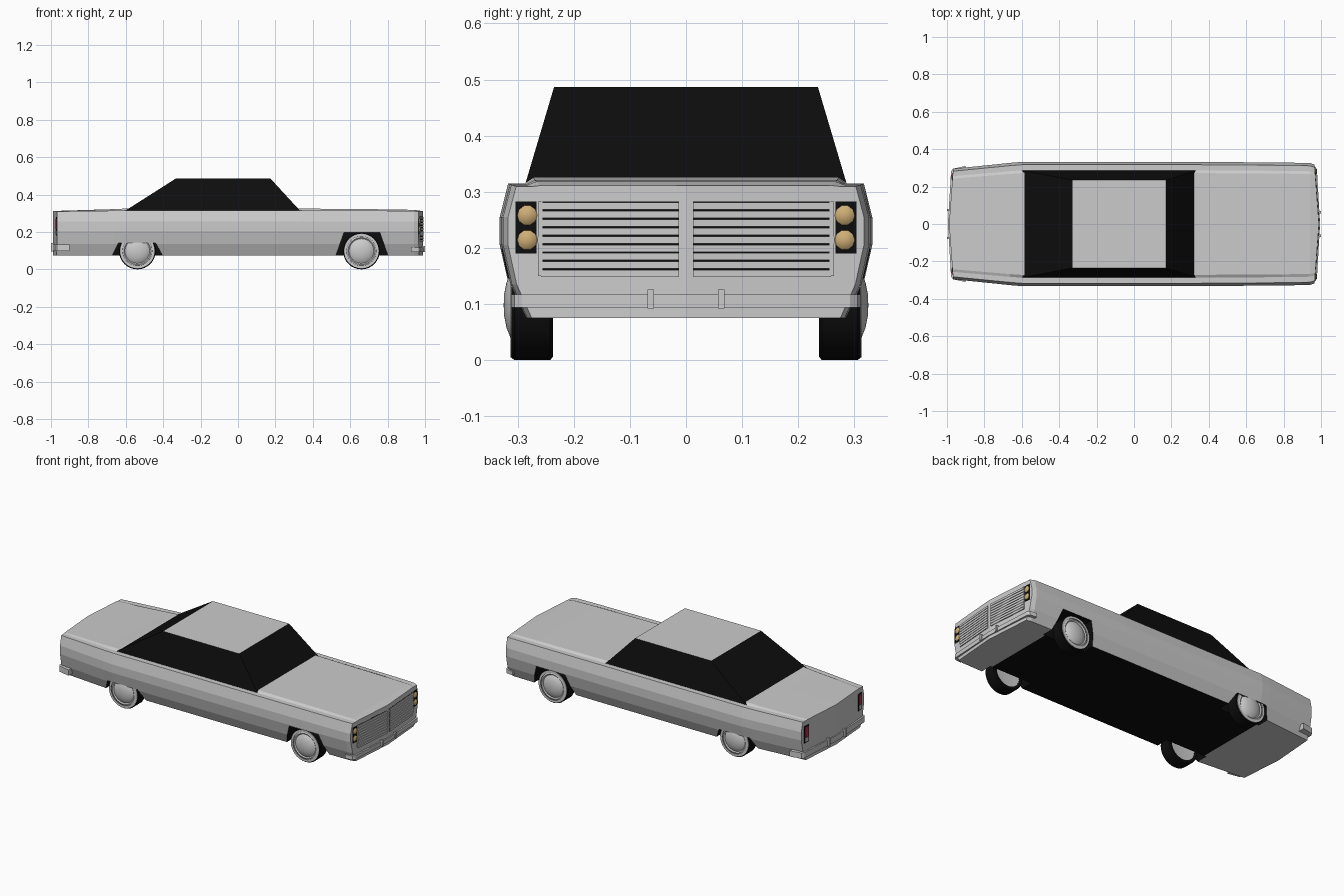
import bpy, bmesh, math

if "Cube" in bpy.data.objects:
    bpy.data.objects.remove(bpy.data.objects["Cube"])


def colour(name, rgb):
    m = bpy.data.materials.new(name)
    m.diffuse_color = (*rgb, 1)
    m.use_nodes = True
    m.node_tree.nodes["Principled BSDF"].inputs["Base Color"].default_value = m.diffuse_color
    return m


BLACK = colour("black", (0.004, 0.004, 0.004))
AMBER = colour("amber", (0.62, 0.42, 0.18))
RED = colour("red", (0.45, 0.03, 0.08))
PALE = colour("pale", (0.75, 0.72, 0.72))


def finish(bm, name, mats=(), smooth=False):
    bmesh.ops.recalc_face_normals(bm, faces=bm.faces)
    me = bpy.data.meshes.new(name)
    bm.to_mesh(me)
    bm.free()
    for m in mats:
        me.materials.append(m)
    ob = bpy.data.objects.new(name, me)
    bpy.context.collection.objects.link(ob)
    if smooth:
        bpy.ops.object.select_all(action='DESELECT')
        ob.select_set(True)
        bpy.context.view_layer.objects.active = ob
        bpy.ops.object.shade_smooth_by_angle(angle=math.radians(35))
    return ob


def prism(name, pts, lo, hi, axis='z', mat=None):
    place = {'z': lambda a, b, h: (a, b, h), 'y': lambda a, b, h: (a, h, b),
             'x': lambda a, b, h: (h, a, b)}[axis]
    bm = bmesh.new()
    rings = [[bm.verts.new(place(a, b, h)) for a, b in pts] for h in (lo, hi)]
    n = len(pts)
    for r in rings:
        bm.faces.new(r)
    for i in range(n):
        j = (i + 1) % n
        bm.faces.new((rings[0][i], rings[0][j], rings[1][j], rings[1][i]))
    return finish(bm, name, [mat] if mat else [])


def lathe(name, profile, place, segs, mat=None):
    """Revolve (radius, height) points; place maps (u, v, height) to a position."""
    bm = bmesh.new()
    rows = []
    for r, h in profile:
        rows.append([bm.verts.new(place(r * math.cos(t), r * math.sin(t), h))
                     for t in (2 * math.pi * k / segs for k in range(segs))])
    for a, b in zip(rows, rows[1:]):
        for k in range(segs):
            j = (k + 1) % segs
            bm.faces.new((a[k], a[j], b[j], b[k]))
    bmesh.ops.remove_doubles(bm, verts=bm.verts, dist=1e-5)
    return finish(bm, name, [mat] if mat else [], True)


def nose(y):
    """Shallow V of the front and rear panels, as distance from the centre."""
    return 0.965 + 0.024 * (1 - abs(y) / 0.32)


def end_strip(name, end, y0, y1, z0, z1, out, mat=None):
    pts = [(end * (nose(y0) - .012), y0), (end * (nose(y0) + out), y0),
           (end * (nose(y1) + out), y1), (end * (nose(y1) - .012), y1)]
    return prism(name, pts, z0, z1, 'z', mat)


# Body: half section lofted along the length
SECTION = [(0, .325), (.272, .325), (.287, .315), (.317, .315), (.332, .255),
           (.332, .205), (.316, .135), (.288, .075), (0, .075)]
STATIONS = [(-.965, .89, -.013), (-.66, .985, -.003), (-.60, 1, 0), (.33, 1, 0),
            (.79, .99, -.004), (.94, .982, -.007), (.965, .955, -.014)]
bm = bmesh.new()
rows = []
for i, (x, w, dz) in enumerate(STATIONS):
    ring = [(y, z) for y, z in SECTION] + [(-y, z) for y, z in SECTION[-2:0:-1]]
    is_end = i in (0, len(STATIONS) - 1)
    rows.append([bm.verts.new((math.copysign(nose(y * w), x) if is_end else x, y * w,
                               z + (dz if z > .32 else dz * .4 if z > .3 else 0)))
                 for y, z in ring])
n = len(rows[0])
for a, b in zip(rows, rows[1:]):
    for k in range(n):
        j = (k + 1) % n
        bm.faces.new((a[k], a[j], b[j], b[k]))
h = len(SECTION)
for r in (rows[0], rows[-1]):
    bm.faces.new(r[:h])
    bm.faces.new(r[h - 1:] + r[:1])
body = finish(bm, "body", [None, BLACK])

# Wheel arches cut out of the body
ARCHES = [[(.515, .05), (.567, .198), (.758, .198), (.81, .05)],
          [(-.685, .05), (-.64, .14), (-.44, .14), (-.39, .05)]]
cutters = []
for pts in ARCHES:
    for s in (-1, 1):
        c = prism("arch_cutter", pts, s * .215, s * .42, 'y')
        c.hide_render = True
        cutters.append(c)
        mod = body.modifiers.new("arch", 'BOOLEAN')
        mod.operation = 'DIFFERENCE'
        mod.solver = 'EXACT'
        mod.object = c
dg = bpy.context.evaluated_depsgraph_get()
cut = bpy.data.meshes.new_from_object(body.evaluated_get(dg))
body.modifiers.clear()
body.data = cut
for c in cutters:
    bpy.data.objects.remove(c)
# Black floor and wheel wells
cut.materials.clear()
cut.materials.append(None)
cut.materials.append(BLACK)
for p in cut.polygons:
    x, y, z = p.center
    floor = z < .08 and -.67 < x < .80
    well = .2 < abs(y) < .3 and .08 < z < .21 and (.5 < x < .82 or -.69 < x < -.38)
    p.material_index = 1 if floor or well else 0

# Cabin with inset windows
bm = bmesh.new()
low = [bm.verts.new(v) for v in ((-.605, -.287, .312), (.333, -.287, .312),
                                 (.333, .287, .312), (-.605, .287, .312))]
top = [bm.verts.new(v) for v in ((-.33, -.235, .487), (.172, -.235, .487),
                                 (.172, .235, .487), (-.33, .235, .487))]
bm.faces.new(low[::-1])
bm.faces.new(top)
panes = [bm.faces.new((low[k], low[(k + 1) % 4], top[(k + 1) % 4], top[k])) for k in range(4)]
bmesh.ops.inset_individual(bm, faces=panes, thickness=.012, depth=-.001)
for f in panes:
    f.material_index = 1
finish(bm, "cabin", [None, BLACK])

# Wheels
for cx, end in ((.66, "front"), (-.538, "rear")):
    for s in (-1, 1):
        def put(u, v, d, cx=cx, s=s):
            return (cx + u, s * d, .098 + v)
        lathe(end + "_tire", [(.078, .24), (.092, .237), (.098, .242), (.098, .306),
                              (.094, .311), (.078, .309)], put, 32, BLACK)
        lathe(end + "_trim_ring", [(.080, .305), (.080, .313), (.093, .313), (.093, .305)],
              put, 32, PALE)
        lathe(end + "_hubcap", [(0, .25), (.079, .243), (.079, .309), (.072, .312), (.066, .307),
                                (.058, .313), (.04, .32), (.02, .324), (0, .325)], put, 32)

# Bumpers with guards
for e, z0, z1, back, gy, name in ((1, .094, .117, .925, .063, "front"),
                                  (-1, .098, .132, .90, .075, "rear")):
    wy = .312 if e > 0 else .302
    half = [(e * back, wy + (0 if e > 0 else .008)), (e * .968, wy - .006),
            (e * .978, wy - .02), (e * .995, 0)]
    prism(name + "_bumper", half + [(x, -y) for x, y in half[2::-1]], z0, z1)
    for s in (-1, 1):
        prism(name + "_bumper_guard",
              [(e * .97, s * gy - .006), (e, s * gy - .006),
               (e, s * gy + .006), (e * .97, s * gy + .006)], z0 - .002, z1 + .009)

# Grille, headlights and tail lights
for s in (-1, 1):
    end_strip("grille_back", 1, s * .0125, s * .258, .148, .283, .001, BLACK)
    for k in range(9):
        z = .148 + k * .015
        end_strip("grille_slat", 1, s * .0125, s * (.258 + .007 * (1 - abs(k - 4) / 4)),
                  z, z + .0125, .005)
    prism("grille_end", [(nose(.262) - .01, s * .256), (nose(.262) + .003, s * .256),
                         (nose(.262) + .003, s * .264), (nose(.262) - .01, s * .264)], .15, .283)
    end_strip("headlight_panel", 1, s * .266, s * .304, .19, .283, .002, BLACK)
    for z in (.214, .258):
        lathe("headlight", [(.018, -.01), (.018, .004), (.012, .009), (0, .011)],
              lambda u, v, d, s=s, z=z: (nose(.283) + d, s * .283 + u, z + v), 10, AMBER)
    end_strip("tail_light_frame", -1, s * .232, s * .272, .18, .28, .002, BLACK)
    end_strip("tail_light", -1, s * .239, s * .265, .212, .273, .005, RED)
    end_strip("reverse_light", -1, s * .239, s * .265, .187, .209, .005, PALE)
